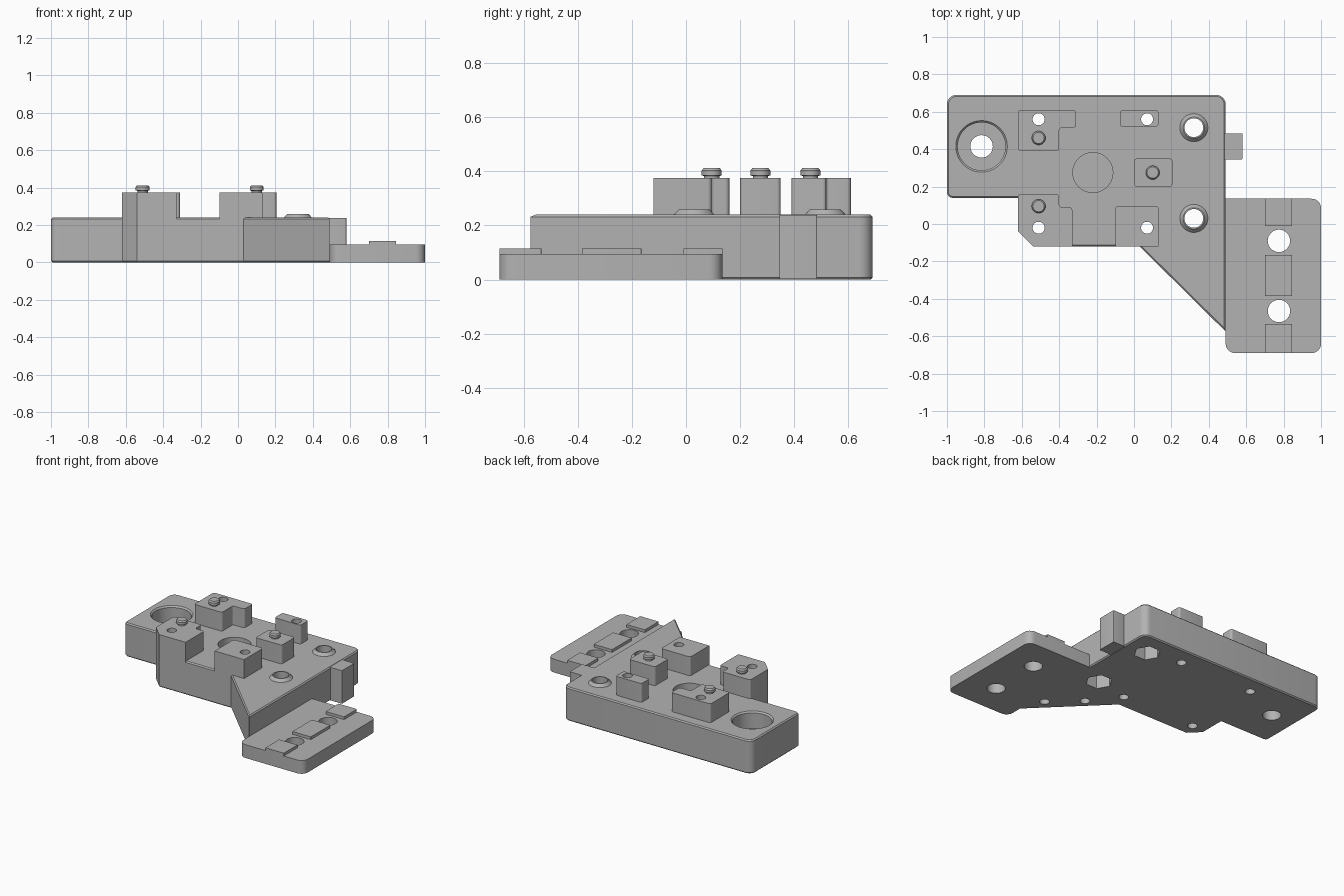
import bpy, bmesh, math
from mathutils import Vector

if "Cube" in bpy.data.objects:
    bpy.data.objects.remove(bpy.data.objects["Cube"], do_unlink=True)

# Single matte grey material
grey = bpy.data.materials.new("plain grey")
grey.use_nodes = True
tone = (0.45, 0.45, 0.45, 1)
grey.diffuse_color = tone
grey.node_tree.nodes["Principled BSDF"].inputs["Base Color"].default_value = tone

TOP, POST = 0.24, 0.375


def add_object(name, bm):
    bmesh.ops.recalc_face_normals(bm, faces=bm.faces)
    mesh = bpy.data.meshes.new(name)
    bm.to_mesh(mesh)
    bm.free()
    mesh.materials.append(grey)
    obj = bpy.data.objects.new(name, mesh)
    bpy.context.collection.objects.link(obj)
    return obj


def rounded(points, steps=6):
    """Outline from (x, y, optional corner radius)."""
    out = []
    for i, p in enumerate(points):
        c = Vector(p[:2])
        if len(p) < 3:
            out.append(c)
            continue
        a = (Vector(points[i - 1][:2]) - c).normalized()
        b = (Vector(points[(i + 1) % len(points)][:2]) - c).normalized()
        half, r = a.angle(b) / 2, p[2]
        centre = c + (a + b).normalized() * r / math.sin(half)
        reach = r / math.tan(half)
        u, v = (c + a * reach - centre).normalized(), (c + b * reach - centre).normalized()
        out += [centre + u.slerp(v, k / steps) * r for k in range(steps + 1)]
    return out


def prism(name, points, z0, z1, chamfer=0):
    bm = bmesh.new()
    face = bm.faces.new([bm.verts.new((p.x, p.y, z0)) for p in rounded(points)])
    ext = bmesh.ops.extrude_face_region(bm, geom=[face])["geom"]
    for v in ext:
        if isinstance(v, bmesh.types.BMVert):
            v.co.z = z1
    if chamfer:
        rims = [e for e in bm.edges if abs(e.verts[0].co.z - e.verts[1].co.z) < 1e-5]
        bmesh.ops.bevel(bm, geom=rims, offset=chamfer, segments=1, affect="EDGES")
    return add_object(name, bm)


def box(name, x0, x1, y0, y1, z0, z1, r=0.015):
    return prism(name, [(x0, y0, r), (x1, y0, r), (x1, y1, r), (x0, y1, r)], z0, z1)


def lathe(name, x, y, profile, sides=40):
    """Stack of rings given as (radius, z), capped at both ends."""
    bm = bmesh.new()
    rings = [[bm.verts.new((x + r * math.cos(k * math.tau / sides),
                            y + r * math.sin(k * math.tau / sides), z))
              for k in range(sides)] for r, z in profile]
    for lo, hi in zip(rings, rings[1:]):
        for k in range(sides):
            n = (k + 1) % sides
            bm.faces.new((lo[k], lo[n], hi[n], hi[k]))
    bm.faces.new(rings[0][::-1])
    bm.faces.new(rings[-1])
    return add_object(name, bm)


def hole(x, y, r, z0=-0.1, z1=0.6, sides=32):
    cutter = lathe("hole_cutter", x, y, [(r, z0), (r, z1)], sides)
    cutter.hide_render = True
    return cutter


def cut(obj, cutters):
    """Subtract cutters and bake the result into the part."""
    for c in cutters:
        mod = obj.modifiers.new("cut", "BOOLEAN")
        mod.operation, mod.solver, mod.object = "DIFFERENCE", "EXACT", c
    graph = bpy.context.evaluated_depsgraph_get()
    mesh = bpy.data.meshes.new_from_object(obj.evaluated_get(graph))
    obj.modifiers.clear()
    obj.data = mesh
    for c in cutters:
        bpy.data.objects.remove(c, do_unlink=True)


parts = []

# Main block with a sloping wing toward the front
R = 0.05
block = prism("main_block", [
    (-1, 0.69, R), (-1, 0.14, 0.03), (-0.62, 0.14), (-0.62, -0.04), (-0.54, -0.12),
    (0.03, -0.12), (0.49, -0.575), (0.49, 0.69, R)], 0, TOP, 0.008)
screw_spots = [(-0.51, 0.56), (-0.51, -0.02), (0.07, 0.56), (0.07, -0.02)]
nut_spots = [(0.32, 0.515), (0.32, 0.03)]
cutters = [hole(x, y, 0.032) for x, y in screw_spots]
for x, y in nut_spots:
    cutters += [hole(x, y, 0.05), hole(x, y, 0.088, z1=0.1, sides=6)]
cutters += [hole(0.425, -0.395, 0.032, z1=0.12), hole(0.23, -0.22, 0.032, z1=0.12)]
cutters.append(lathe("counterbore_cutter", -0.815, 0.415,
                     [(0.06, -0.1), (0.06, 0.12), (0.128, 0.12), (0.128, TOP - 0.01),
                      (0.138, TOP), (0.138, 0.4)]))
cutters.append(hole(-0.22, 0.275, 0.107, z0=0.12, sides=40))
cut(block, cutters)
parts.append(block)

# Side tab
parts.append(box("side_tab", 0.47, 0.58, 0.345, 0.485, 0.002, TOP - 0.002, 0.005))

# Low mounting plate with raised pads
plate = prism("mounting_plate", [
    (0.47, 0.135), (0.47, -0.54), (0.49, -0.56), (0.49, -0.69, R),
    (1, -0.69, R), (1, 0.135, R)], 0, 0.095)
cut(plate, [hole(0.775, y, 0.06) for y in (-0.09, -0.465)])
parts.append(plate)
for i, (y0, y1) in enumerate([(-0.69, -0.535), (-0.385, -0.165), (-0.01, 0.135)]):
    parts.append(box(f"pad_{i + 1}", 0.7, 0.845, y0, y1, 0.09, 0.115, 0.002))

# Posts standing on the block
r = 0.015
back_right_post = prism("back_right_post", [
    (-0.62, 0.61, r), (-0.62, 0.39, r), (-0.4, 0.39, r), (-0.4, 0.515, r),
    (-0.31, 0.515, r), (-0.31, 0.61, r)], TOP, POST)
front_right_post = prism("front_right_post", [
    (-0.62, 0.16, r), (-0.62, -0.04), (-0.54, -0.12), (-0.33, -0.12),
    (-0.33, 0.09, r), (-0.4, 0.09, r), (-0.4, 0.16, r)], TOP - 0.015, POST)
back_left_post = box("back_left_post", -0.075, 0.13, 0.52, 0.61, TOP, POST)
front_left_post = prism("front_left_post", [
    (-0.1, -0.12), (0.132, -0.12), (0.132, 0.095, r), (-0.1, 0.095, r)], TOP - 0.015, POST)
posts = [back_right_post, front_right_post, back_left_post, front_left_post]
for post, (x, y) in zip(posts, screw_spots):
    cut(post, [hole(x, y, 0.032)])
parts += posts
parts.append(box("middle_post", 0, 0.205, 0.2, 0.35, TOP, POST))

# Locating pins with chamfered tips
for i, (x, y) in enumerate([(-0.51, 0.46), (-0.51, 0.095), (0.1, 0.275)]):
    parts.append(lathe(f"locating_pin_{i + 1}", x, y, [
        (0.028, POST - 0.005), (0.028, POST + 0.008), (0.037, POST + 0.01),
        (0.037, 0.403), (0.03, 0.412)], 28))

# Tapered collars around the bolt holes
for i, (x, y) in enumerate(nut_spots):
    collar = lathe(f"bolt_collar_{i + 1}", x, y, [(0.075, TOP), (0.057, 0.26)])
    cut(collar, [hole(x, y, 0.05)])
    parts.append(collar)

# Smooth round walls, keep edges sharp
bpy.ops.object.select_all(action="DESELECT")
for p in parts:
    p.select_set(True)
bpy.context.view_layer.objects.active = parts[0]
bpy.ops.object.shade_smooth_by_angle(angle=math.radians(30))
